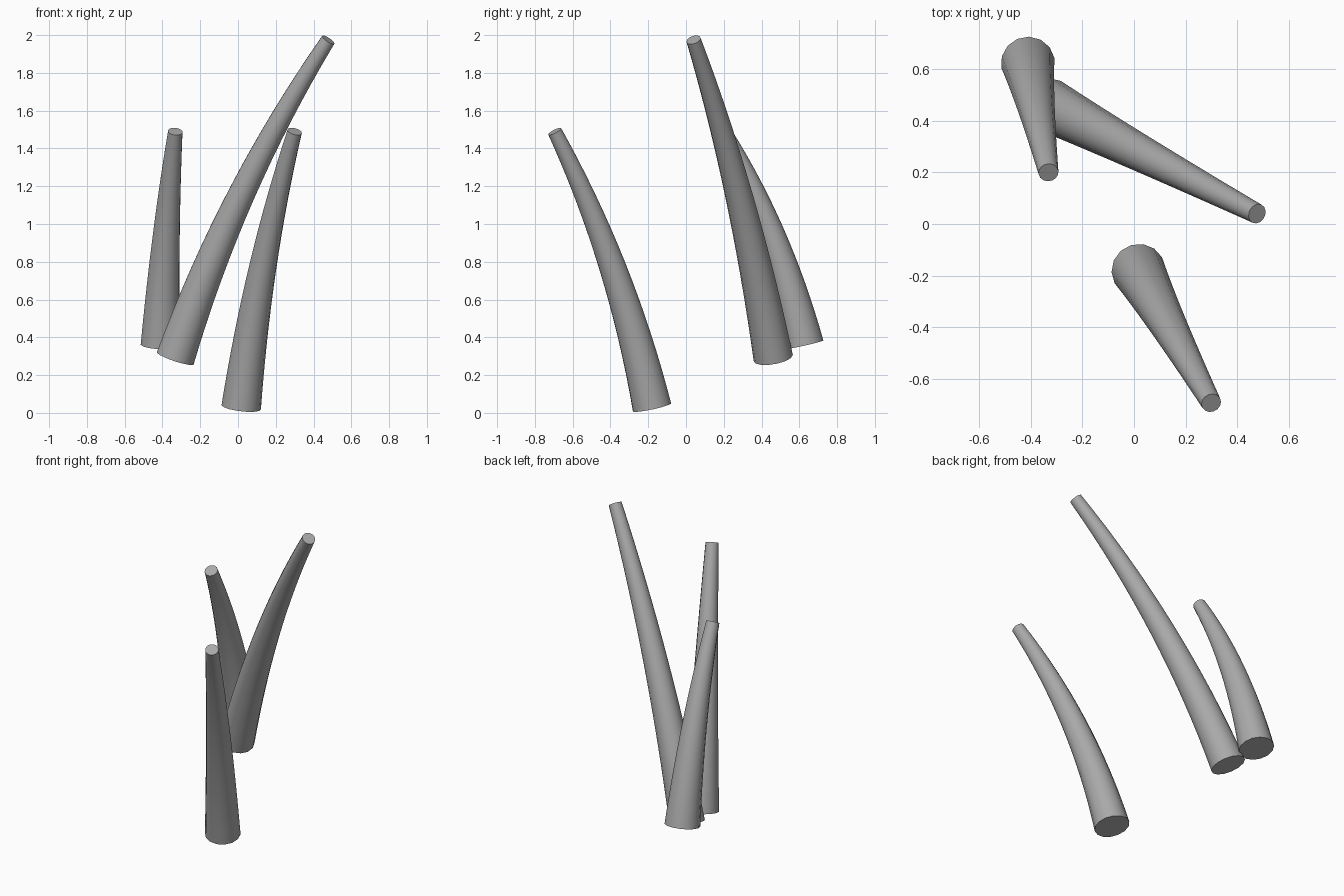
import bpy, bmesh, math
from mathutils import Vector

if "Cube" in bpy.data.objects:
    bpy.data.objects.remove(bpy.data.objects["Cube"])

SIDES, RINGS = 14, 16
BASE_R, TIP_R = 0.105, 0.039

grey = bpy.data.materials.new("mid grey")
grey.diffuse_color = (0.40, 0.40, 0.40, 1)
grey.use_nodes = True
grey.node_tree.nodes["Principled BSDF"].inputs["Base Color"].default_value = grey.diffuse_color


def curved_horn(name, base, bend, tip):
    """Tapered round tube swept along a quadratic curve, capped at both ends."""
    p0, p1, p2 = Vector(base), Vector(bend), Vector(tip)
    side = (p2 - p0).cross(Vector((0, 0, 1))).normalized()
    bm = bmesh.new()
    rings = []
    for i in range(RINGS + 1):
        t = i / RINGS
        centre = p0 * (1 - t) ** 2 + p1 * 2 * t * (1 - t) + p2 * t * t
        tangent = ((p1 - p0) * (1 - t) + (p2 - p1) * t).normalized()
        up = side.cross(tangent)
        r = BASE_R + (TIP_R - BASE_R) * t
        angles = [2 * math.pi * k / SIDES for k in range(SIDES)]
        rings.append([bm.verts.new(centre + r * (math.cos(a) * side + math.sin(a) * up))
                      for a in angles])
    for low, high in zip(rings, rings[1:]):
        for k in range(SIDES):
            n = (k + 1) % SIDES
            bm.faces.new((low[k], low[n], high[n], high[k]))
    bm.faces.new(rings[0])
    bm.faces.new(rings[-1])
    bmesh.ops.recalc_face_normals(bm, faces=bm.faces)
    mesh = bpy.data.meshes.new(name)
    bm.to_mesh(mesh)
    bm.free()
    mesh.materials.append(grey)
    obj = bpy.data.objects.new(name, mesh)
    bpy.context.collection.objects.link(obj)
    # Smooth sides, crisp end caps
    bpy.ops.object.select_all(action='DESELECT')
    obj.select_set(True)
    bpy.context.view_layer.objects.active = obj
    bpy.ops.object.shade_smooth_by_angle(angle=math.radians(40))


curved_horn("front_horn", (0.017, -0.18, 0.03), (0.107, -0.345, 0.80), (0.30, -0.695, 1.49))
curved_horn("long_horn", (-0.332, 0.462, 0.29), (-0.032, 0.304, 1.19), (0.478, 0.04, 1.975))
curved_horn("back_horn", (-0.412, 0.625, 0.36), (-0.386, 0.485, 0.98), (-0.332, 0.20, 1.49))
